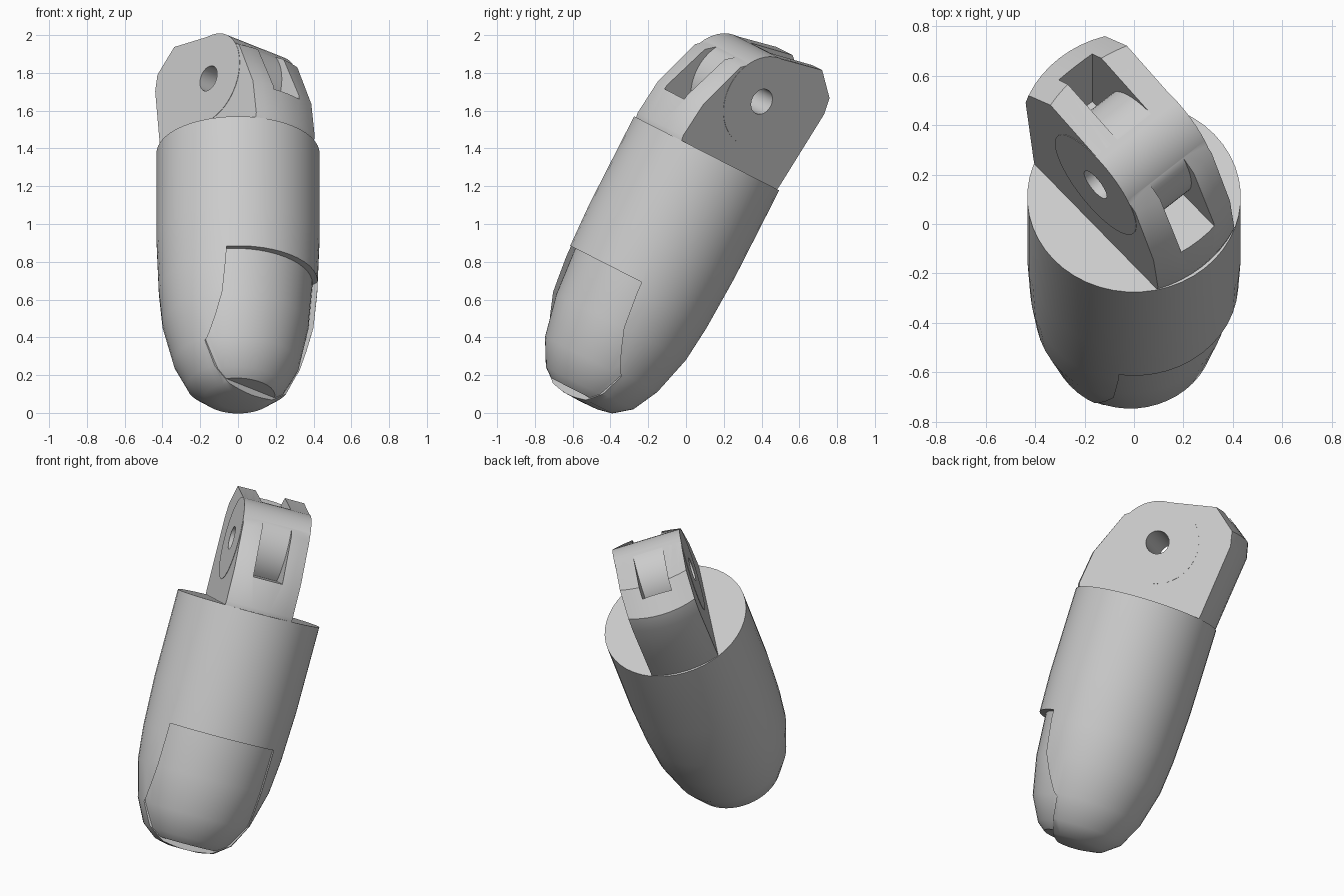
import bpy, bmesh, math
from mathutils import Matrix, Vector

cube = bpy.data.objects.get("Cube")
if cube:
    bpy.data.objects.remove(cube, do_unlink=True)

# Single grey material
grey = bpy.data.materials.new("plain grey")
grey.use_nodes = True
colour = (0.6, 0.6, 0.6, 1)
grey.diffuse_color = colour
grey.node_tree.nodes["Principled BSDF"].inputs["Base Color"].default_value = colour

HINGE_Z = 1.65
CHEEK = 0.205


def add_object(name, bm):
    bmesh.ops.recalc_face_normals(bm, faces=bm.faces[:])
    mesh = bpy.data.meshes.new(name)
    bm.to_mesh(mesh)
    bm.free()
    mesh.materials.append(grey)
    obj = bpy.data.objects.new(name, mesh)
    bpy.context.collection.objects.link(obj)
    return obj


def lathe(name, profile, steps=48, stretch=1.0):
    bm = bmesh.new()
    verts = [bm.verts.new((r, 0, z)) for r, z in profile]
    edges = [bm.edges.new(pair) for pair in zip(verts, verts[1:])]
    bmesh.ops.spin(bm, geom=verts + edges, cent=(0, 0, 0), axis=(0, 0, 1),
                   angle=math.tau, steps=steps)
    bmesh.ops.remove_doubles(bm, verts=bm.verts[:], dist=1e-5)
    bmesh.ops.scale(bm, vec=(1, stretch, 1), verts=bm.verts[:])
    return add_object(name, bm)


def box(name, low, high):
    low, high = Vector(low), Vector(high)
    bm = bmesh.new()
    matrix = Matrix.Translation((low + high) / 2) @ Matrix.Diagonal((high - low).to_4d())
    matrix[3][3] = 1
    bmesh.ops.create_cube(bm, size=1, matrix=matrix)
    return add_object(name, bm)


def pin(name, radius, half_width, segments):
    bm = bmesh.new()
    matrix = Matrix.Translation((0, 0, HINGE_Z)) @ Matrix.Rotation(math.pi / 2, 4, "X")
    bmesh.ops.create_cone(bm, cap_ends=True, segments=segments, radius1=radius,
                          radius2=radius, depth=half_width * 2, matrix=matrix)
    return add_object(name, bm)


def combine(target, other, operation):
    other.hide_render = True
    mod = target.modifiers.new(operation, "BOOLEAN")
    mod.operation, mod.object, mod.solver = operation, other, "EXACT"
    bpy.context.view_layer.objects.active = target
    bpy.ops.object.modifier_apply(modifier=mod.name)
    bpy.data.objects.remove(other, do_unlink=True)


# Rounded fingertip body
body = lathe("fingertip", [(0, -0.2), (0.1, -0.197), (0.18, -0.18), (0.27, -0.11),
                           (0.342, 0.03), (0.4, 0.25), (0.42, 0.45), (0.432, 0.75),
                           (0.432, 1.274), (0, 1.274)])

# Recessed pad panel with a step along its top and sides
combine(body, box("pad_recess", (0.1, -0.32, -0.4), (0.7, 0.32, 0.51)), "DIFFERENCE")
pad = lathe("pad", [(0, -0.16), (0.19, -0.16), (0.24, -0.12), (0.315, 0.02),
                    (0.363, 0.25), (0.385, 0.53), (0, 0.53)], stretch=1.05)
combine(body, pad, "UNION")

# Knuckle tongue, bulging at both ends between two flat cheeks
outline = [(0.38, 1.1), (0.425, 1.3), (0.395, 1.5), (0.27, 1.76), (0.05, 1.893),
           (-0.31, 1.944), (-0.46, 1.83), (-0.48, 1.74), (-0.425, 1.3), (-0.38, 1.1)]
bm = bmesh.new()
rings = []
for i in range(-4, 5):
    y = CHEEK * i / 4
    narrow = math.sqrt(1 - (y / 0.47) ** 2)
    rings.append([bm.verts.new((x * narrow, y, z)) for x, z in outline])
for a, b in zip(rings, rings[1:]):
    for i in range(len(outline)):
        j = (i + 1) % len(outline)
        bm.faces.new((a[i], a[j], b[j], b[i]))
bm.faces.new(rings[0])
bm.faces.new(rings[-1])
tongue = add_object("knuckle", bm)

# Slot through the knuckle, refilled by the hinge barrel
combine(tongue, box("slot", (-0.36, -0.09, 1.476), (0.7, 0.09, 2.2)), "DIFFERENCE")
combine(tongue, pin("hinge_barrel", 0.25, CHEEK + 0.002, 48), "UNION")
combine(body, tongue, "UNION")
combine(body, pin("hinge_hole", 0.07, 0.6, 24), "DIFFERENCE")

# Tilt the finished part backward and turn it about its own length
body.data.transform(Matrix.Translation((0, -0.469, 0.239))
                    @ Matrix.Rotation(math.radians(-27), 4, "X")
                    @ Matrix.Rotation(math.radians(-48.9), 4, "Z"))
bpy.ops.object.select_all(action="DESELECT")
body.select_set(True)
bpy.context.view_layer.objects.active = body
bpy.ops.object.shade_smooth_by_angle(angle=math.radians(35))
